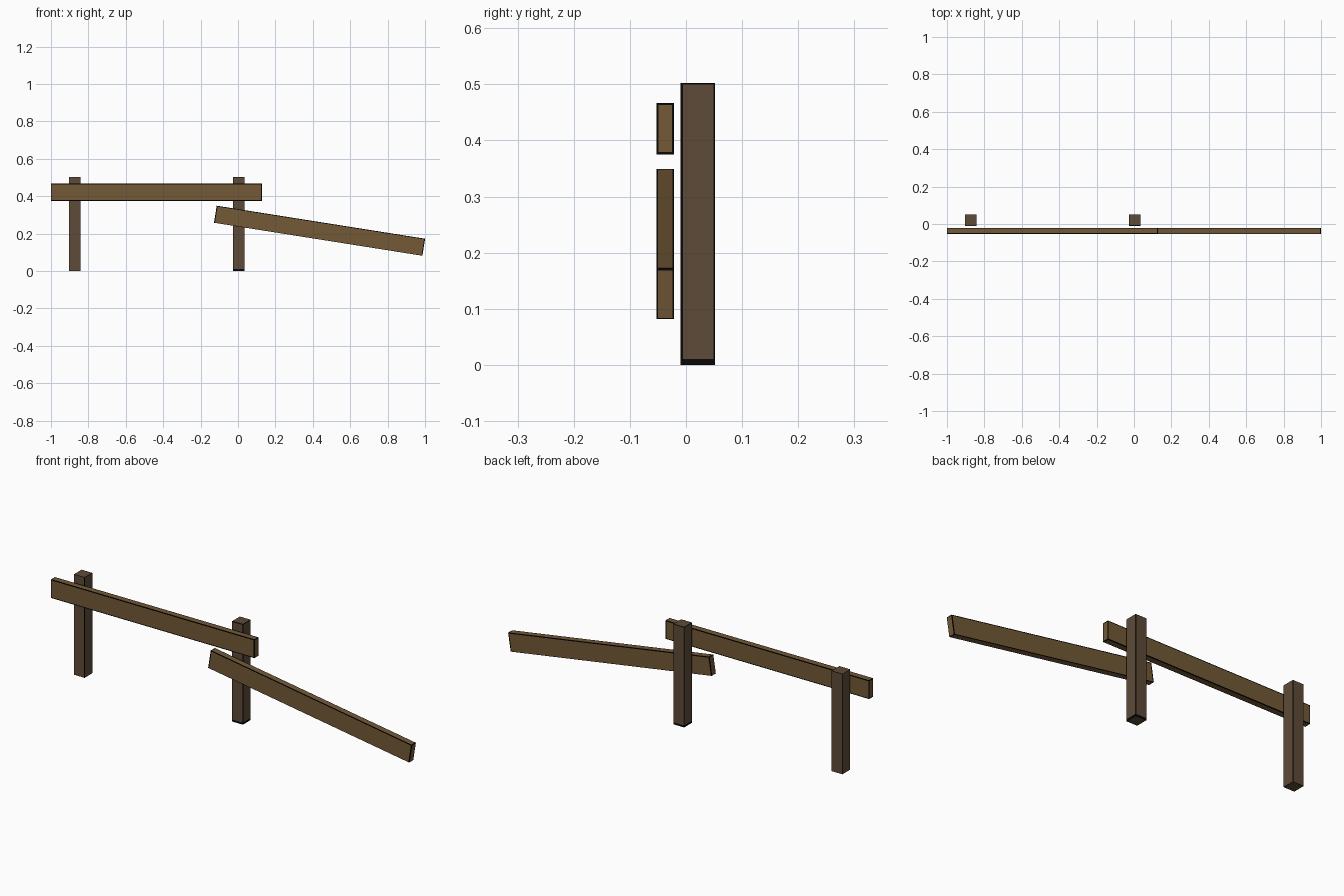
import bpy, bmesh, math
from mathutils import Vector

if "Cube" in bpy.data.objects:
    bpy.data.objects.remove(bpy.data.objects["Cube"])


def material(name, rgb):
    m = bpy.data.materials.new(name)
    m.diffuse_color = (*rgb, 1)
    m.use_nodes = True
    m.node_tree.nodes["Principled BSDF"].inputs["Base Color"].default_value = m.diffuse_color
    return m


post_wood = material("dark post wood", (0.113, 0.070, 0.040))
rail_wood = material("warm rail wood", (0.172, 0.100, 0.038))
edge_black = material("black edge line", (0.003, 0.0025, 0.002))


def beam(name, size, centre, mat, edges, tilt=0):
    """Box with black lines along its edges; edges = (low, high) line width per axis."""
    bm = bmesh.new()
    bmesh.ops.create_cube(bm, size=1)
    bmesh.ops.scale(bm, vec=size, verts=bm.verts)
    # Cut the edge lines into the faces
    limits = []
    for axis, (low, high) in enumerate(edges):
        limit = (-size[axis] / 2 + low, size[axis] / 2 - high)
        limits.append(limit)
        for width, pos in zip((low, high), limit):
            if width > 0:
                co, no = Vector(), Vector()
                co[axis], no[axis] = pos, 1
                bmesh.ops.bisect_plane(bm, geom=bm.verts[:] + bm.edges[:] + bm.faces[:],
                                       dist=1e-6, plane_co=co, plane_no=no)
    # Black where a face lies in the border, measured across its own plane
    for f in bm.faces:
        c = f.calc_center_median()
        f.material_index = int(any(
            abs(f.normal[a]) < 0.5 and not limits[a][0] < c[a] < limits[a][1]
            for a in range(3)))
    me = bpy.data.meshes.new(name)
    bm.to_mesh(me)
    bm.free()
    me.materials.append(mat)
    me.materials.append(edge_black)
    ob = bpy.data.objects.new(name, me)
    ob.location = centre
    ob.rotation_euler.y = math.radians(tilt)
    bpy.context.collection.objects.link(ob)


# Two square upright posts
POST = (0.06, 0.062, 0.502)
beam("left_post", POST, (-0.873, 0.021, 0.251), post_wood,
     ((0, 0.003), (0.003, 0.003), (0, 0)))
beam("middle_post", POST, (0.004, 0.021, 0.251), post_wood,
     ((0.002, 0.003), (0.005, 0.003), (0.01, 0.002)))

# Level rail and fallen, sloping rail in front of the posts
RAIL = (1.128, 0.032, 0.092)
beam("level_rail", RAIL, (-0.436, -0.037, 0.421), rail_wood,
     ((0.004, 0.004), (0.004, 0.004), (0.004, 0.004)))
beam("fallen_rail", RAIL, (0.436, -0.037, 0.215), rail_wood,
     ((0.005, 0.005), (0.003, 0.003), (0.002, 0.004)), tilt=9)
